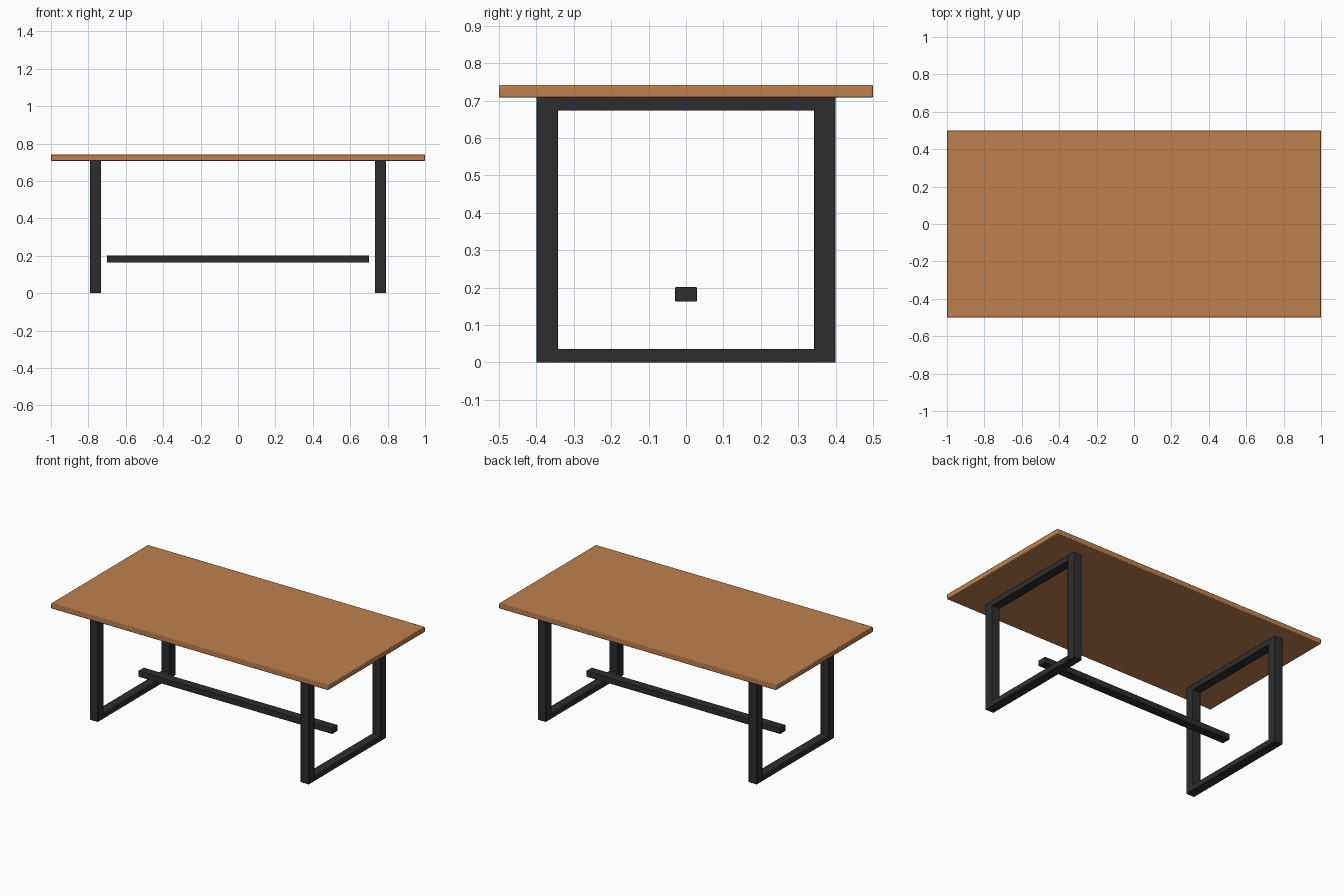
import bpy

if "Cube" in bpy.data.objects:
    bpy.data.objects.remove(bpy.data.objects["Cube"])

def material(name, rgb):
    m = bpy.data.materials.new(name)
    m.diffuse_color = (*rgb, 1)
    m.use_nodes = True
    m.node_tree.nodes["Principled BSDF"].inputs["Base Color"].default_value = m.diffuse_color
    return m

wood = material("warm wood", (0.52, 0.22, 0.075))
metal = material("black metal", (0.027, 0.027, 0.027))

def box(name, x, y, z, mat, bevel):
    """Box spanning the given (min, max) ranges, with softened edges."""
    bpy.ops.mesh.primitive_cube_add(
        size=1, location=[(r[0] + r[1]) / 2 for r in (x, y, z)])
    o = bpy.context.object
    o.name = name
    o.scale = [r[1] - r[0] for r in (x, y, z)]
    bpy.ops.object.transform_apply(location=False, rotation=False, scale=True)
    o.data.materials.append(mat)
    b = o.modifiers.new("soft edges", 'BEVEL')
    b.width = bevel
    b.segments = 2
    bpy.ops.object.shade_smooth_by_angle()
    return o

# Table top
box("table_top", (-1, 1), (-0.5, 0.5), (0.708, 0.742), wood, 0.004)

# Two rectangular leg frames
for side, s in (("left", -1), ("right", 1)):
    x = sorted((s * 0.732, s * 0.791))
    for end, e in (("front", -1), ("back", 1)):
        y = sorted((e * 0.342, e * 0.40))
        box(f"{side}_{end}_post", x, y, (0, 0.708), metal, 0.002)
    box(f"{side}_bottom_rail", x, (-0.344, 0.344), (0, 0.036), metal, 0.002)
    box(f"{side}_top_rail", x, (-0.344, 0.344), (0.673, 0.708), metal, 0.002)

# Long stretcher between the frames
box("stretcher", (-0.70, 0.70), (-0.029, 0.029), (0.163, 0.201), metal, 0.002)
